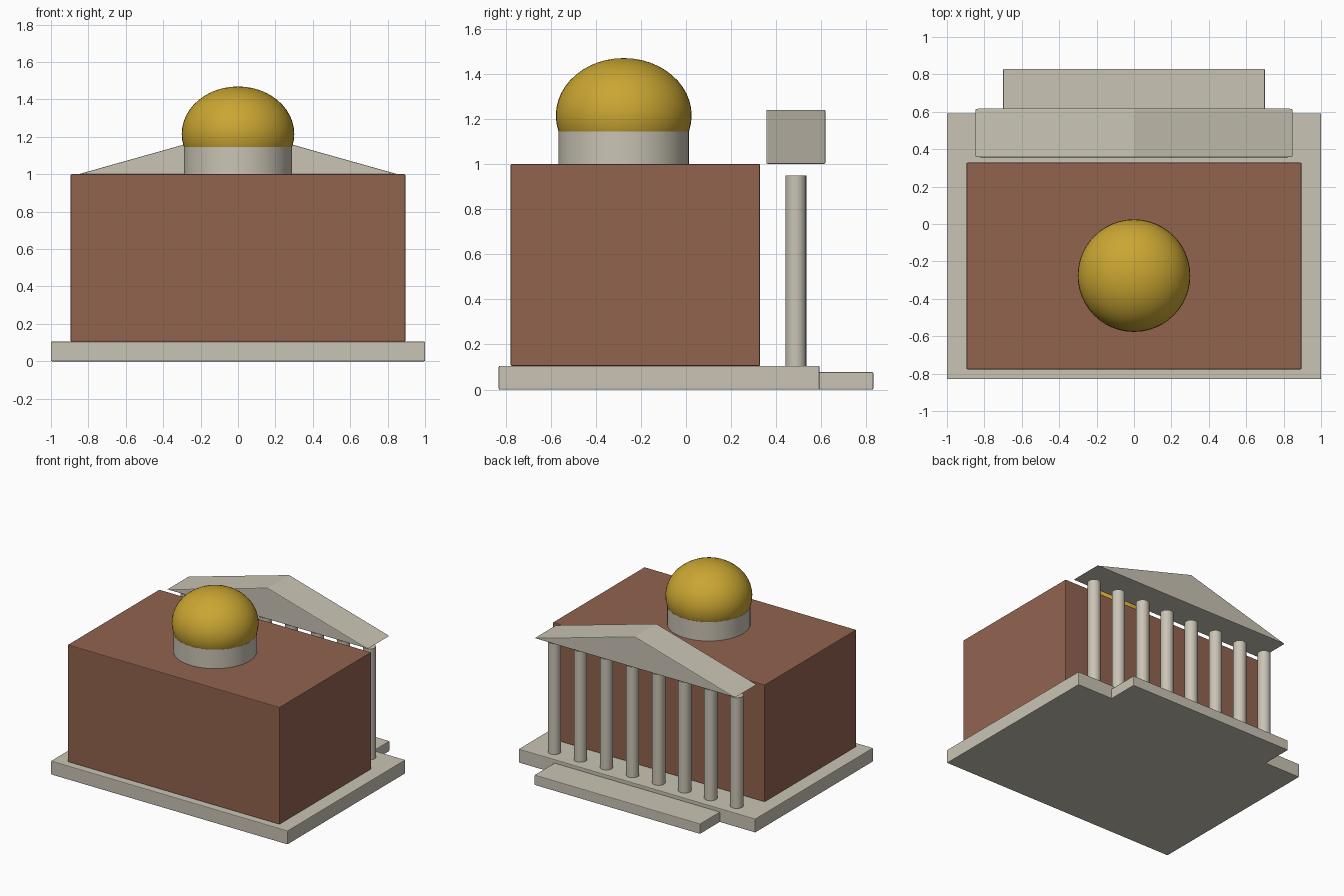
import bpy, bmesh
from math import radians

if "Cube" in bpy.data.objects:
    bpy.data.objects.remove(bpy.data.objects["Cube"])


def material(name, rgb):
    m = bpy.data.materials.new(name)
    m.diffuse_color = (*rgb, 1)
    m.use_nodes = True
    m.node_tree.nodes["Principled BSDF"].inputs["Base Color"].default_value = m.diffuse_color
    return m


STONE = material("stone", (0.587, 0.55, 0.46))
BRICK = material("brick", (0.287, 0.126, 0.078))
GOLD = material("gold", (0.59, 0.38, 0.032))


def finish(name, mat):
    ob = bpy.context.object
    ob.name = name
    ob.data.materials.append(mat)
    return ob


def soften(ob):
    """Tiny edge rounding."""
    bev = ob.modifiers.new("soft_edges", "BEVEL")
    bev.width = 0.005
    bev.segments = 2


def box(name, mat, x, y0, y1, z0, z1):
    """Box symmetric in x."""
    bpy.ops.mesh.primitive_cube_add(size=1, location=(0, (y0 + y1) / 2, (z0 + z1) / 2))
    bpy.context.object.scale = (2 * x, y1 - y0, z1 - z0)
    bpy.ops.object.transform_apply(location=False)
    soften(finish(name, mat))


def cylinder(name, mat, r, x, y, z0, z1, sides):
    bpy.ops.mesh.primitive_cylinder_add(vertices=sides, radius=r, depth=z1 - z0,
                                        location=(x, y, (z0 + z1) / 2))
    bpy.ops.object.shade_smooth_by_angle(angle=radians(35))
    finish(name, mat)


# plinth, entrance step and main block
box("plinth", STONE, 1.0, -0.83, 0.592, 0, 0.105)
box("entrance_step", STONE, 0.70, 0.57, 0.83, 0, 0.078)
box("main_block", BRICK, 0.895, -0.777, 0.328, 0.105, 1.0)

# colonnade
COUNT, SPAN = 8, 1.54
for i in range(COUNT):
    x = -SPAN / 2 + i * SPAN / (COUNT - 1)
    cylinder(f"column_{i + 1}", STONE, 0.046, x, 0.487, 0.105, 0.95, 24)

# pediment: triangular profile extruded along y
bm = bmesh.new()
face = bm.faces.new([bm.verts.new((x, 0.356, z))
                     for x, z in ((-0.85, 1.001), (0.85, 1.001), (0, 1.24))])
ext = bmesh.ops.extrude_face_region(bm, geom=[face])["geom"]
bmesh.ops.translate(bm, vec=(0, 0.262, 0),
                    verts=[v for v in ext if isinstance(v, bmesh.types.BMVert)])
bmesh.ops.recalc_face_normals(bm, faces=bm.faces)
mesh = bpy.data.meshes.new("pediment")
bm.to_mesh(mesh)
bm.free()
mesh.materials.append(STONE)
pediment = bpy.data.objects.new("pediment", mesh)
bpy.context.collection.objects.link(pediment)
soften(pediment)

# drum and slightly flattened dome
cylinder("dome_drum", STONE, 0.29, 0, -0.276, 1.0, 1.145, 48)
bpy.ops.mesh.primitive_uv_sphere_add(segments=48, ring_count=24, radius=0.301,
                                     location=(0, -0.276, 1.215))
bpy.context.object.scale.z = 0.845
bpy.ops.object.transform_apply(location=False, rotation=False)
bpy.ops.object.shade_smooth_by_angle(angle=radians(35))
finish("dome", GOLD)
